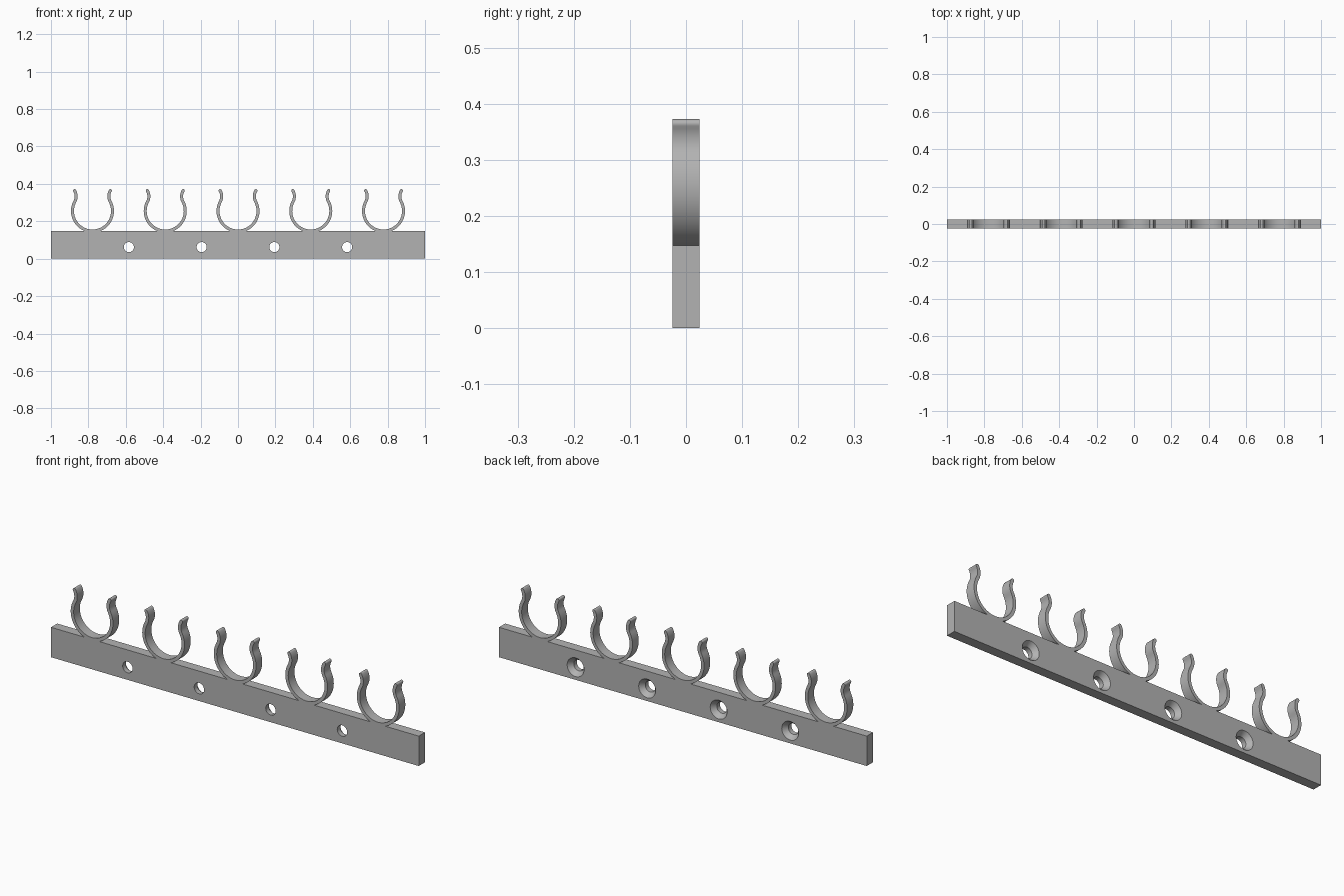
import bpy, bmesh, math
from math import sin, cos, radians
from mathutils import Vector

if "Cube" in bpy.data.objects:
    bpy.data.objects.remove(bpy.data.objects["Cube"], do_unlink=True)

HALF_DEPTH = 0.024
BAR_TOP = 0.147
PITCH = 0.389

grey = bpy.data.materials.new("plain_grey")
grey.use_nodes = True
grey.diffuse_color = (0.45, 0.45, 0.45, 1)
grey.node_tree.nodes["Principled BSDF"].inputs["Base Color"].default_value = (0.45, 0.45, 0.45, 1)


def make_object(name, bm):
    bmesh.ops.recalc_face_normals(bm, faces=bm.faces[:])
    mesh = bpy.data.meshes.new(name)
    bm.to_mesh(mesh)
    bm.free()
    mesh.materials.append(grey)
    obj = bpy.data.objects.new(name, mesh)
    bpy.context.collection.objects.link(obj)
    return obj


def activate(obj):
    bpy.ops.object.select_all(action="DESELECT")
    obj.select_set(True)
    bpy.context.view_layer.objects.active = obj


def arc(cx, cz, r, start, end, steps):
    angles = [radians(start + (end - start) * i / steps) for i in range(steps + 1)]
    return [Vector((cx + r * cos(a), cz + r * sin(a))) for a in angles]


# Mounting bar
bm = bmesh.new()
bmesh.ops.create_cube(bm, size=1)
for v in bm.verts:
    v.co = (v.co.x * 2, v.co.y * 2 * HALF_DEPTH, (v.co.z + 0.5) * BAR_TOP)
bar = make_object("mounting_bar", bm)


# Countersunk screw holes, widening towards the back
def screw_cutter(x):
    bm = bmesh.new()
    profile = [(0.027, -0.04), (0.027, 0.0), (0.046, HALF_DEPTH), (0.046, 0.04)]
    sides = 40
    rings = []
    for r, y in profile:
        rings.append([bm.verts.new((x + p.x, y, p.y))
                      for p in arc(0, 0.062, r, 0, 360, sides)[:-1]])
    for a, b in zip(rings, rings[1:]):
        for i in range(sides):
            j = (i + 1) % sides
            bm.faces.new((a[i], a[j], b[j], b[i]))
    bm.faces.new(rings[0])
    bm.faces.new(rings[-1])
    return make_object("screw_cutter", bm)


for i in range(4):
    cutter = screw_cutter((i - 1.5) * PITCH)
    cut = bar.modifiers.new("screw_hole", "BOOLEAN")
    cut.operation = "DIFFERENCE"
    cut.solver = "EXACT"
    cut.object = cutter
    activate(bar)
    bpy.ops.object.modifier_apply(modifier=cut.name)
    bpy.data.objects.remove(cutter, do_unlink=True)
activate(bar)
bpy.ops.object.shade_smooth_by_angle(angle=radians(30))


# Spring clips: a round cradle whose arms curl outwards into rounded lips
def clip_outline():
    ring_r, lip_r, half, ring_z, bend = 0.107, 0.06, 0.008, 0.255, 28
    reach = ring_r + lip_r
    lip_x = reach * cos(radians(bend))
    lip_z = ring_z + reach * sin(radians(bend))
    tip_angle = 149
    outer = arc(0, ring_z, ring_r + half, -90, bend, 28)
    outer += arc(lip_x, lip_z, lip_r - half, 180 + bend, tip_angle, 10)[1:]
    tip = Vector((lip_x + lip_r * cos(radians(tip_angle)),
                  lip_z + lip_r * sin(radians(tip_angle))))
    cap = arc(tip.x, tip.y, half, tip_angle - 180, tip_angle, 8)[1:-1]
    inner = arc(lip_x, lip_z, lip_r + half, tip_angle, 180 + bend, 10)
    inner += arc(0, ring_z, ring_r - half, bend, -90, 28)[1:]
    return outer, cap, inner


def spring_clip(name, x):
    outer, cap, inner = clip_outline()
    right = outer + cap + inner
    mirrored = [Vector((-p.x, p.y)) for p in reversed(right[1:-1])]
    bm = bmesh.new()
    loop = [bm.verts.new((x + p.x, -HALF_DEPTH, p.y)) for p in right + mirrored]
    face = bm.faces.new(loop)
    result = bmesh.ops.extrude_face_region(bm, geom=[face])
    moved = [g for g in result["geom"] if isinstance(g, bmesh.types.BMVert)]
    bmesh.ops.translate(bm, verts=moved, vec=(0, 2 * HALF_DEPTH, 0))
    caps = [f for f in bm.faces if len(f.verts) > 4]
    bmesh.ops.triangulate(bm, faces=caps)
    clip = make_object(name, bm)
    activate(clip)
    bpy.ops.object.shade_smooth_by_angle(angle=radians(30))


for i in range(5):
    spring_clip(f"spring_clip_{i + 1}", (i - 2) * PITCH)
